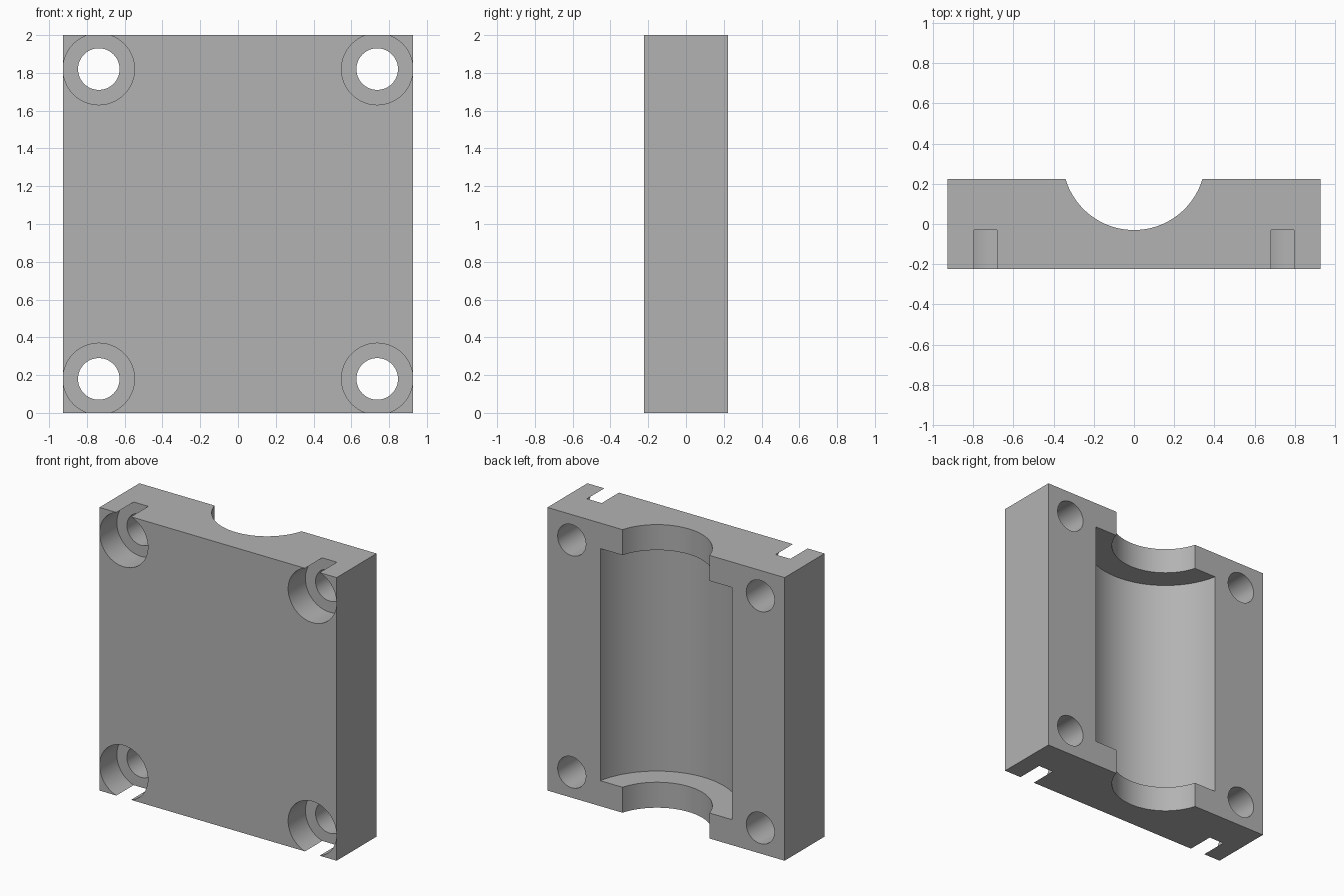
import bpy
import math

HALF_X, HALF_Y, HEIGHT = 0.927, 0.223, 2.0
HOLE_X, HOLE_Z = 0.737, 0.18
BORE_Y = 0.325          # axis of the shaft bore, behind the back face

cube = bpy.data.objects.get("Cube")
if cube:
    bpy.data.objects.remove(cube, do_unlink=True)

grey = bpy.data.materials.new("plain_grey")
grey.use_nodes = True
colour = (0.45, 0.45, 0.45, 1)
grey.diffuse_color = colour
grey.node_tree.nodes["Principled BSDF"].inputs["Base Color"].default_value = colour

# Solid block
bpy.ops.mesh.primitive_cube_add(size=1, location=(0, 0, HEIGHT / 2))
block = bpy.context.object
block.name = "clamp_block"
block.scale = (2 * HALF_X, 2 * HALF_Y, HEIGHT)
bpy.ops.object.transform_apply(location=True, rotation=True, scale=True)
block.data.materials.append(grey)


def cut_cylinder(name, radius, depth, location, along_y=False, sides=64):
    """Subtract a cylinder from the block."""
    turn = (math.pi / 2, 0, 0) if along_y else (0, 0, 0)
    bpy.ops.mesh.primitive_cylinder_add(vertices=sides, radius=radius, depth=depth,
                                        location=location, rotation=turn)
    cutter = bpy.context.object
    cutter.name = name
    cutter.data.materials.append(grey)
    bpy.context.view_layer.objects.active = block
    cut = block.modifiers.new(name, 'BOOLEAN')
    cut.operation = 'DIFFERENCE'
    cut.solver = 'EXACT'
    cut.object = cutter
    bpy.ops.object.modifier_apply(modifier=cut.name)
    bpy.data.objects.remove(cutter, do_unlink=True)


# Narrow shaft channel through both ends, wider bearing pocket between them
cut_cylinder("shaft_channel", 0.355, 3, (0, BORE_Y, HEIGHT / 2), sides=128)
cut_cylinder("bearing_pocket", 0.524, HEIGHT - 0.36, (0, BORE_Y, HEIGHT / 2), sides=128)

# Bolt holes with counterbores on the front
for x in (-HOLE_X, HOLE_X):
    for z in (HOLE_Z, HEIGHT - HOLE_Z):
        cut_cylinder("bolt_hole", 0.11, 1, (x, 0, z), True)
        cut_cylinder("counterbore", 0.189, 0.4, (x, -0.23, z), True)

# Smooth bores, crisp edges
bpy.ops.object.select_all(action='DESELECT')
block.select_set(True)
bpy.context.view_layer.objects.active = block
bpy.ops.object.shade_smooth_by_angle(angle=math.radians(30))
